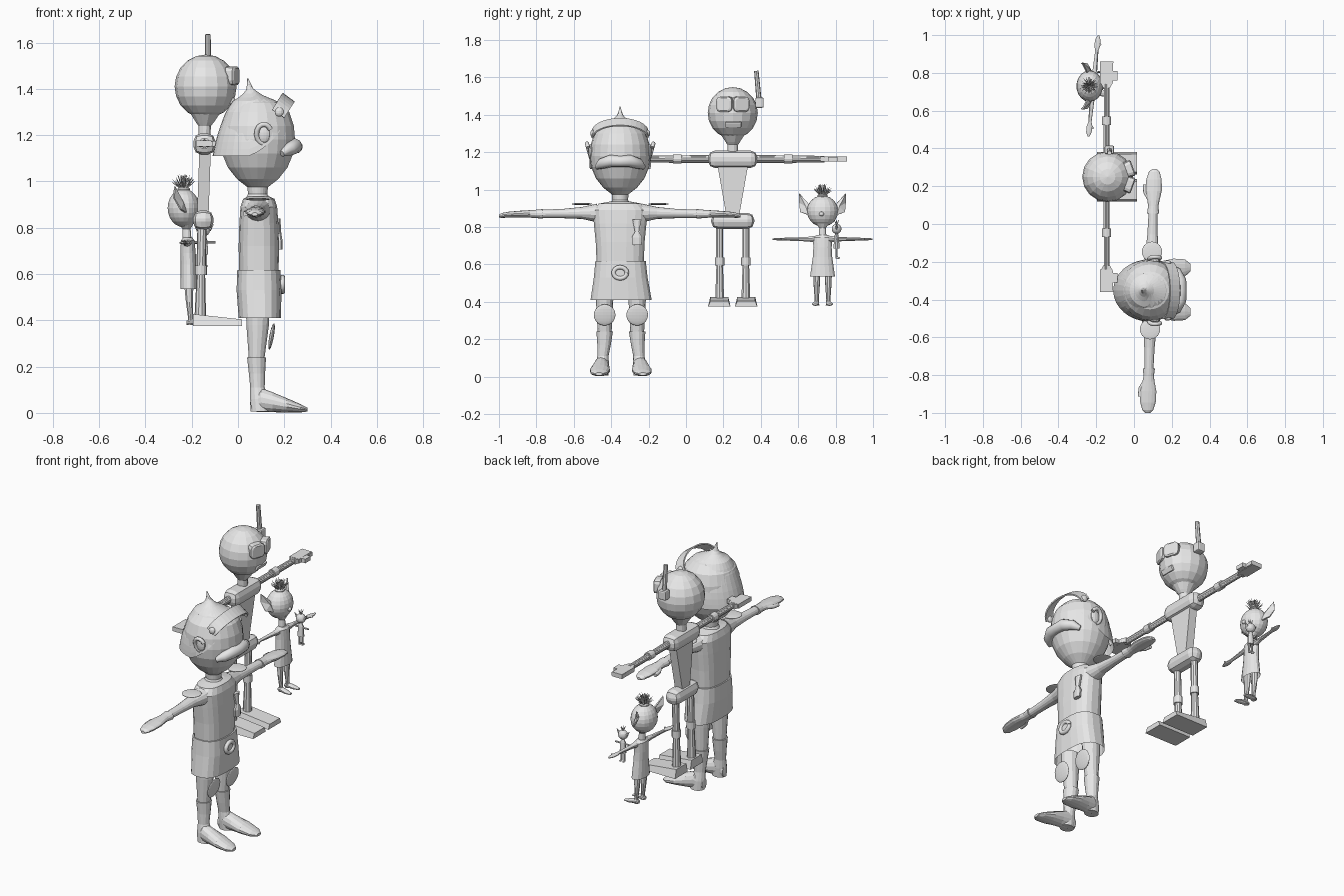
import bpy, bmesh, math, random
from mathutils import Vector, Matrix

if "Cube" in bpy.data.objects:
    bpy.data.objects.remove(bpy.data.objects["Cube"])
random.seed(4)
grey = bpy.data.materials.new("plain grey")
grey.diffuse_color = (0.8, 0.8, 0.8, 1)
grey.use_nodes = True
grey.node_tree.nodes["Principled BSDF"].inputs["Base Color"].default_value = grey.diffuse_color

def finish(name, bm):
    bmesh.ops.recalc_face_normals(bm, faces=bm.faces[:])
    me = bpy.data.meshes.new(name)
    bm.to_mesh(me)
    bm.free()
    me.materials.append(grey)
    ob = bpy.data.objects.new(name, me)
    bpy.context.collection.objects.link(ob)
    return ob

def loft(name, rings, axis='z', n=16, caps=(True, True), power=1.0):
    """rings: (x, y, z, ra, rb); ring lies across the axis; power < 1 is boxier"""
    bm = bmesh.new()
    rows = []
    for x, y, z, ra, rb in rings:
        row = []
        for i in range(n):
            t = 2 * math.pi * (i + .5) / n
            c, s = math.cos(t), math.sin(t)
            c = math.copysign(abs(c) ** power, c) * ra
            s = math.copysign(abs(s) ** power, s) * rb
            d = {'z': (c, s, 0), 'y': (c, 0, s), 'x': (0, c, s)}[axis]
            row.append(bm.verts.new((x + d[0], y + d[1], z + d[2])))
        rows.append(row)
    for a, b in zip(rows, rows[1:]):
        for i in range(n):
            bm.faces.new((a[i], a[(i + 1) % n], b[(i + 1) % n], b[i]))
    if caps[0]:
        bm.faces.new(rows[0])
    if caps[1]:
        bm.faces.new(rows[-1])
    return finish(name, bm)

def rod(name, p, q, r1, r2, n=10):
    p, q = Vector(p), Vector(q)
    d = q - p
    m = Matrix.Translation((p + q) / 2) @ d.to_track_quat('Z', 'Y').to_matrix().to_4x4()
    bm = bmesh.new()
    bmesh.ops.create_cone(bm, cap_ends=True, segments=n, radius1=r1, radius2=r2, depth=d.length, matrix=m)
    return finish(name, bm)

def ball(name, c, r, u=14, v=9):
    bm = bmesh.new()
    bmesh.ops.create_uvsphere(bm, u_segments=u, v_segments=v, radius=1,
                              matrix=Matrix.Translation(c) @ Matrix.Diagonal((*r, 1)))
    return finish(name, bm)

def box(name, c, s, bevel=0, tilt=0):
    bm = bmesh.new()
    bmesh.ops.create_cube(bm, size=1, matrix=Matrix.Translation(c) @ Matrix.Rotation(tilt, 4, 'Y') @ Matrix.Diagonal((*s, 1)))
    if bevel:
        bmesh.ops.bevel(bm, geom=bm.edges[:], offset=bevel, segments=2, affect='EDGES', profile=.5)
    return finish(name, bm)

def tube(name, pts, r, radii=None):
    cu = bpy.data.curves.new(name, 'CURVE')
    cu.dimensions = '3D'
    cu.bevel_depth, cu.bevel_resolution, cu.use_fill_caps = r, 3, True
    sp = cu.splines.new('POLY')
    sp.points.add(len(pts) - 1)
    for i, p in enumerate(pts):
        sp.points[i].co = (*p, 1)
        sp.points[i].radius = radii[i] if radii else 1
    cu.materials.append(grey)
    ob = bpy.data.objects.new(name, cu)
    bpy.context.collection.objects.link(ob)

# ---------- helmeted figure ----------
SX, SY = .085, -.352
loft("guard_head", [(SX, SY, z, r, r * 1.0) for r, z in
     [(.06, .915), (.042, .945), (.045, .975), (.09, 1.01), (.13, 1.06), (.155, 1.12), (.163, 1.18),
      (.158, 1.24), (.138, 1.30), (.1, 1.34), (.04, 1.36)]], n=22)
# helmet: peak on top, low neck guard behind, cut away over the face
prof = [(.002, 1.445), (.014, 1.40), (.045, 1.372), (.1, 1.345), (.142, 1.29), (.168, 1.22), (.185, 1.16), (.195, 1.11)]
bm = bmesh.new()
N, M = 32, 12
rows = []
for j in range(N):
    a = 2 * math.pi * j / N
    f = min(1, max(0, (abs(math.pi - abs(a - math.pi)) - .55) / 1.15))
    tmax = .56 + .44 * f
    col = []
    for k in range(M + 1):
        t = tmax * k / M
        i = min(int(t * 7), 6)
        u = t * 7 - i
        r = prof[i][0] * (1 - u) + prof[i + 1][0] * u
        z = prof[i][1] * (1 - u) + prof[i + 1][1] * u
        cx = .042 + (SX - .042) * min(1, t * 1.7)
        col.append(bm.verts.new((cx + r * math.cos(a), SY + .93 * r * math.sin(a) * (1 if t < .7 else 1 - .3 * (t - .7)), z)))
    rows.append(col)
for j in range(N):
    for k in range(M):
        a, b = rows[j], rows[(j + 1) % N]
        bm.faces.new((a[k], a[k + 1], b[k + 1], b[k]))
bm.faces.new([c[0] for c in rows])
finish("guard_helmet", bm)
# raised visor strip with rivets
bm = bmesh.new()
prev = None
for j in range(17):
    a = math.pi * j / 16
    h, y = math.sin(a), SY + .152 * math.cos(a)
    e = (bm.verts.new((.148 + .045 * h, y, 1.31 + .073 * h)), bm.verts.new((.2 + .045 * h, y, 1.275 + .07 * h)))
    if prev:
        bm.faces.new((prev[0], prev[1], e[1], e[0]))
    prev = e
finish("guard_visor", bm).modifiers.new("thick", 'SOLIDIFY').thickness = .008
# moustache
tube("guard_moustache", [(.19, SY - .125, 1.12), (.222, SY - .1, 1.138), (.245, SY - .05, 1.153), (.25, SY, 1.15),
     (.245, SY + .05, 1.153), (.222, SY + .1, 1.138), (.19, SY + .125, 1.12)], .033, [.4, .85, 1, .9, 1, .85, .4])
# tunic, skirt, buckle, medal
loft("guard_tunic", [(.09, SY, z, rx, ry) for z, rx, ry in
     [(.935, .045, .06), (.925, .068, .115), (.89, .08, .148), (.82, .085, .142), (.72, .088, .132), (.6, .086, .127)]],
     n=20, power=.75)
loft("guard_skirt", [(.09, SY + .002, .618, .094, .136), (.091, SY + .003, .53, .098, .145), (.094, SY + .005, .41, .092, .165)],
     n=20, caps=(True, False), power=.75)
tube("guard_buckle", [(.192, SY + .036 * math.cos(t * math.pi / 8), .555 + .03 * math.sin(t * math.pi / 8)) for t in range(17)], .012)
box("guard_buckle_plate", (.188, SY, .555), (.012, .05, .05))
loft("guard_medal", [(.172, SY + .09, .84, .012, .026), (.176, SY + .09, .775, .012, .012),
     (.18, SY + .09, .745, .013, .03), (.18, SY + .09, .705, .013, .026)], n=8)

def ax(y):
    return .09 + .027 * (y - SY)
for s, side in ((-1, "right"), (1, "left")):
    def P(d, z, a, b, dx=0):
        y = SY - .003 + s * d
        return (ax(y) + dx, y, z, a, b)
    # arm, cuff and mitten hand
    loft(side + "_guard_arm", [P(.12, .875, .055, .05), P(.2, .875, .036, .032), P(.3, .872, .028, .025), P(.43, .87, .024, .022)], 'y', 14)
    loft(side + "_guard_glove", [P(.41, .87, .033, .026), P(.45, .87, .028, .022), P(.48, .87, .033, .02), P(.53, .869, .044, .018),
         P(.59, .866, .042, .016), P(.63, .862, .03, .013), P(.646, .858, .012, .008)], 'y', 14)
    y = SY + s * .48
    tube(side + "_guard_thumb", [(ax(y) - .02, y, .868), (ax(y) - .043, y + s * .04, .864), (ax(y) - .045, y + s * .08, .86)], .011)
    # shoulder plate
    ball(side + "_guard_epaulette", (ax(SY + s * .2), SY + s * .205, .923), (.055, .055, .006))
    # ear
    tube(side + "_guard_ear", [(.112 + .032 * math.cos(t), SY + s * (.166 + .012 * math.sin(t)), 1.205 + .042 * math.sin(t))
         for t in [.5 + .45 * k for k in range(10)]], .011)
    ball(side + "_guard_ear_cup", (.11, SY + s * .157, 1.205), (.03, .014, .04))
    ball(side + "_guard_rivet", (.178, SY + s * .146, 1.3), (.02, .014, .02))
    # leg, knee plate and boot
    ly = SY + .004 + s * .087
    loft(side + "_guard_leg", [(.085, ly, .46, .052, .048), (.085, ly, .38, .05, .045), (.08, ly, .22, .033, .036)], n=14)
    k = ball(side + "_guard_knee", (0, 0, 0), (.01, .058, .058), 18, 10)
    k.location, k.rotation_euler = (.145, ly, .33), (0, .18, 0)
    loft(side + "_guard_boot_shaft", [(.08, ly, .24, .042, .044), (.082, ly + s * .003, .17, .036, .036), (.084, ly + s * .009, .11, .032, .03),
         (.092, ly + s * .013, .06, .042, .036), (.096, ly + s * .016, .005, .042, .036)], n=14)
    loft(side + "_guard_boot_foot", [(.055, ly + s * .01, .04, .022, .034), (.1, ly + s * .016, .056, .04, .052), (.15, ly + s * .02, .046, .046, .043),
         (.21, ly + s * .025, .033, .054, .031), (.27, ly + s * .029, .02, .046, .018), (.3, ly + s * .03, .014, .02, .008)], 'x', 14)

# ---------- robot ----------
RX, RY = -.145, .25
ball("robot_head", (-.14, RY, 1.41), (.134, .134, .138), 16, 10)
loft("robot_neck", [(-.142, RY, 1.30, .07, .07), (-.143, RY, 1.255, .04, .04), (-.144, RY, 1.24, .028, .03), (RX, RY, 1.18, .026, .03)], n=12)
box("robot_shoulder_bar", (-.145, RY, 1.162), (.095, .262, .092), .034)
loft("robot_torso", [(-.142, RY, 1.14, .035, .118), (-.152, RY, .85, .035, .046)], n=4)
box("robot_pelvis", (-.15, RY, .833), (.09, .23, .086), .036)
box("robot_mouth", (-.034, RY + .003, 1.352), (.035, .085, .03), .004, .45)
box("robot_ear_box", (-.13, .393, 1.465), (.05, .045, .055), .008)
rod("robot_antenna", (-.13, .39, 1.48), (-.13, .376, 1.635), .014, .012, 8).scale = (1, 1, 1)
for s, side in ((-1, "right"), (1, "left")):
    # goggles, wrapped to the head
    lens = loft(side + "_robot_lens", [(.105, 0, .046, .042, .042), (.138, 0, .046, .045, .041),
                (.144, 0, .046, .036, .033)], 'x', 12, power=.5)
    lens.location, lens.rotation_euler = (-.14, RY, 1.41), (0, 0, s * .35)
    # arm of twin rods, elbow and block hand
    for dz in (-.009, .009):
        rod(side + "_robot_arm_rod", (RX, RY + s * .12, 1.164 + dz), (RX, RY + s * .49, 1.162 + dz * .8), .012, .011)
    rod(side + "_robot_arm_core", (RX, RY + s * .12, 1.164), (RX, RY + s * .49, 1.162), .017, .015)
    rod(side + "_robot_elbow", (RX, RY + s * .275, 1.164), (RX, RY + s * .32, 1.164), .024, .024, 12)
    loft(side + "_robot_hand", [(RX, RY + s * .47, 1.163, .026, .02), (RX, RY + s * .5, 1.163, .046, .016),
         (RX, RY + s * .61, 1.163, .05, .014)], 'y', 4)
    box(side + "_robot_fingers", (-.147, RY + s * .55, 1.163), (.064, .12, .026))
    box(side + "_robot_thumb", (-.103, RY + s * .535, 1.163), (.03, .05, .024))
    # leg, knee and wedge foot
    ly = RY + s * .07
    rod(side + "_robot_leg_upper", (-.155, ly, .82), (-.16, ly, .61), .02, .02)
    rod(side + "_robot_leg_lower", (-.16, ly, .61), (-.163, ly, .41), .018, .025)
    rod(side + "_robot_knee", (-.16, ly, .595), (-.16, ly, .637), .025, .025, 12)
    foot = box(side + "_robot_foot", (-.089, RY + s * .072, .401), (.212, .12, .052))
    for v in foot.data.vertices:
        if v.co.z > .4:
            v.co.y += -.012 if v.co.y > RY + s * .072 else .012
            if v.co.x > -.1:
                v.co.z = .404

# ---------- small long-eared figure ----------
EX, EY = -.215, .73
ball("sprite_head", (-.235, EY, .885), (.07, .083, .083), 18, 12)
ball("sprite_nose", (-.168, EY - .005, .87), (.012, .013, .012))
loft("sprite_neck", [(-.225, EY, .82, .035, .04), (-.222, EY, .795, .018, .018), (-.22, EY, .745, .02, .022)], n=12)
loft("sprite_dress", [(-.217, EY, .757, .02, .03), (-.217, EY, .745, .03, .052), (-.216, EY, .69, .034, .05),
     (-.214, EY, .64, .034, .053), (-.212, EY, .535, .038, .068)], n=16, caps=(True, False))
# spiky tuft
ball("sprite_hair_base", (-.235, EY, .966), (.028, .028, .012))
for i in range(80):
    a, t = i * 2.4, random.uniform(.2, 1)
    r = .053 * t
    rod("sprite_hair_spike", (-.235 + .012 * t * math.cos(a), EY + .012 * t * math.sin(a), .968),
        (-.235 + r * math.cos(a), EY + r * math.sin(a), 1.03 - .03 * t * t + random.uniform(-.01, .006)), .003, .0006, 6)
for s, side in ((-1, "right"), (1, "left")):
    # cupped pointed ear
    bm = bmesh.new()
    vs = [bm.verts.new((x, EY + s * d, z)) for x, d, z in
          [(-.245, .07, .92), (-.27, .125, .978), (-.275, .125, .93), (-.245, .12, .88), (-.22, .075, .865), (-.235, .09, .91)]]
    for i in range(5):
        bm.faces.new((vs[i], vs[(i + 1) % 5], vs[5]))
    finish(side + "_sprite_ear", bm).modifiers.new("thick", 'SOLIDIFY').thickness = .008

    def Q(d, a, b):
        return (EX + .097 * s * d, EY + s * d, .735, a, b)
    # arm and hand
    loft(side + "_sprite_arm", [Q(.035, .02, .018), Q(.08, .013, .012), Q(.19, .009, .008), Q(.215, .017, .007),
         Q(.245, .015, .006), Q(.268, .005, .004)], 'y', 10)
    tube(side + "_sprite_thumb", [(EX + .097 * s * .2, EY + s * .2, .735), (EX + .097 * s * .2 + .02, EY + s * .225, .735)], .005)
    # leg and shoe
    ly = EY + s * .031
    loft(side + "_sprite_leg", [(-.213, ly, .57, .022, .02), (-.21, ly, .48, .016, .016), (-.205, ly, .41, .011, .011),
         (-.205, ly, .38, .014, .014)], n=10)
    loft(side + "_sprite_shoe", [(-.222, ly, .39, .01, .01), (-.2, ly + s * .002, .393, .016, .014), (-.165, ly + s * .006, .388, .019, .01),
         (-.135, ly + s * .008, .384, .01, .005)], 'x', 10)

# ---------- little doll ----------
DX, DY = -.148, .805
ball("doll_head", (DX, DY, .79), (.028, .026, .027))
loft("doll_body", [(DX, DY, .765, .008, .008), (DX, DY, .745, .017, .012), (DX, DY, .685, .02, .017)], n=10)
rod("doll_arms", (DX - .045, DY, .737), (DX + .05, DY, .737), .005, .005, 8)
for s in (-1, 1):
    rod("doll_leg", (DX + s * .009, DY, .69), (DX + s * .01, DY, .635), .006, .005, 8)
    ball("doll_foot", (DX + s * .01, DY + .006, .635), (.007, .013, .006), 8, 6)
    rod("doll_ear", (DX + s * .022, DY, .79), (DX + s * .042, DY, .815), .01, .001, 6)
for i in range(6):
    rod("doll_hair_spike", (DX, DY, .81), (DX + .014 * math.cos(i * 1.05), DY + .014 * math.sin(i * 1.05), .838), .004, .001, 5)
